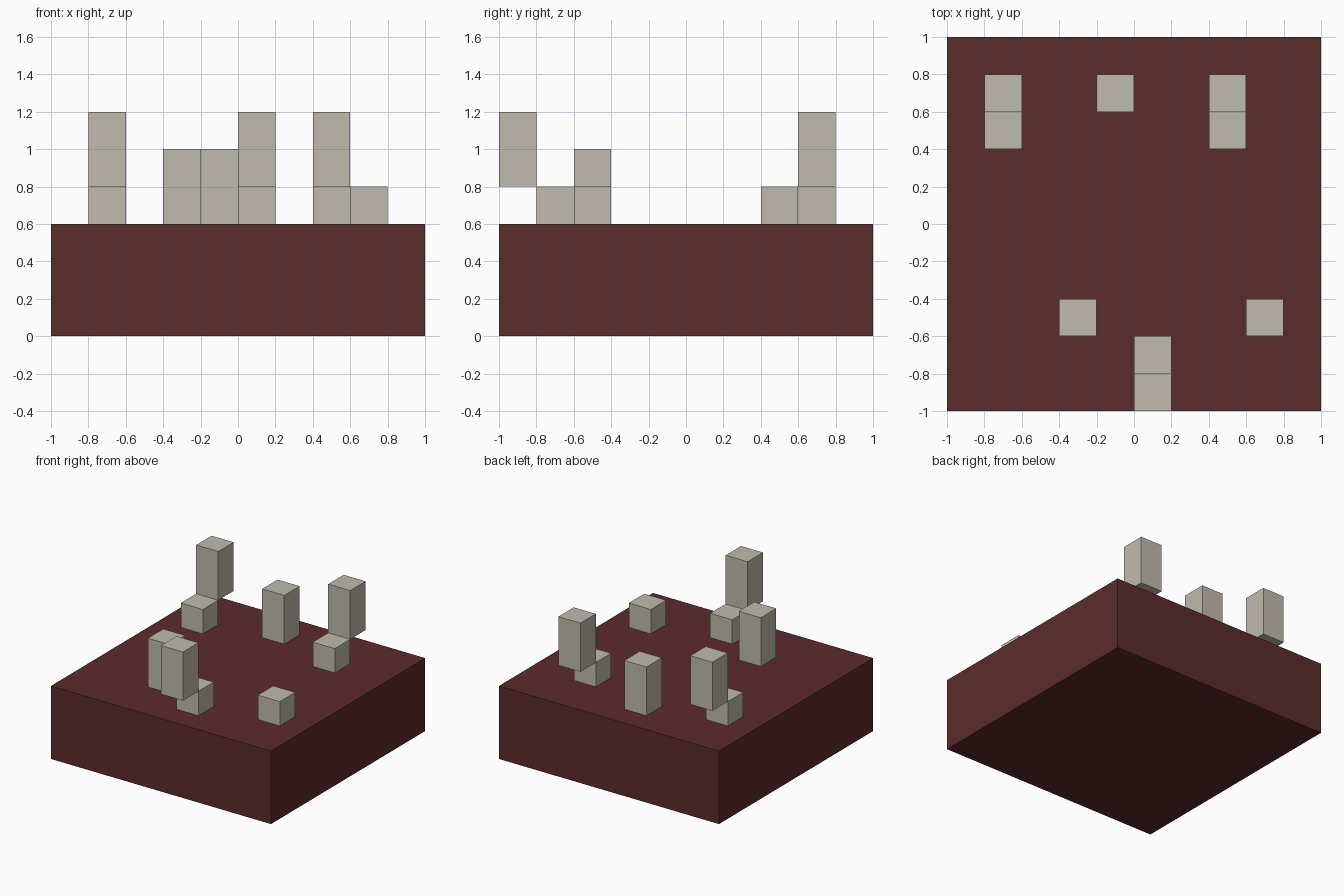
import bpy

default = bpy.data.objects.get("Cube")
if default:
    bpy.data.objects.remove(default, do_unlink=True)

UNIT = 0.2        # side of one block
BASE_TOP = 0.6


def make_material(name, rgb):
    mat = bpy.data.materials.new(name)
    mat.use_nodes = True
    color = (*rgb, 1.0)
    mat.diffuse_color = color
    mat.node_tree.nodes["Principled BSDF"].inputs["Base Color"].default_value = color
    return mat


def add_box(name, x, y, bottom, width, height, mat):
    """Square box centred on x, y and standing on the bottom height."""
    bpy.ops.mesh.primitive_cube_add(size=1, location=(x, y, bottom + height / 2))
    obj = bpy.context.object
    obj.name = name
    obj.scale = (width, width, height)
    bpy.ops.object.transform_apply(location=False, rotation=False, scale=True)
    obj.data.materials.append(mat)
    return obj


dark_red = make_material("dark red", (0.107, 0.025, 0.025))
bone = make_material("pale bone", (0.527, 0.497, 0.418))

# Broad base slab
add_box("base", 0, 0, 0, 2, BASE_TOP, dark_red)

# Stepped spikes: a low block with a tall block raised beside it
for name, x, y, step in (("back_right", -0.7, 0.5, UNIT),
                         ("back_left", 0.5, 0.5, UNIT),
                         ("front", 0.1, -0.7, -UNIT)):
    add_box(name + "_spike_foot", x, y, BASE_TOP, UNIT, UNIT, bone)
    add_box(name + "_spike_tip", x, y + step, BASE_TOP + UNIT, UNIT, 2 * UNIT, bone)

# Plain upright spikes
add_box("back_straight_spike", -0.1, 0.7, BASE_TOP, UNIT, 2 * UNIT, bone)
add_box("front_straight_spike", -0.3, -0.5, BASE_TOP, UNIT, 2 * UNIT, bone)
add_box("front_short_spike", 0.7, -0.5, BASE_TOP, UNIT, UNIT, bone)
